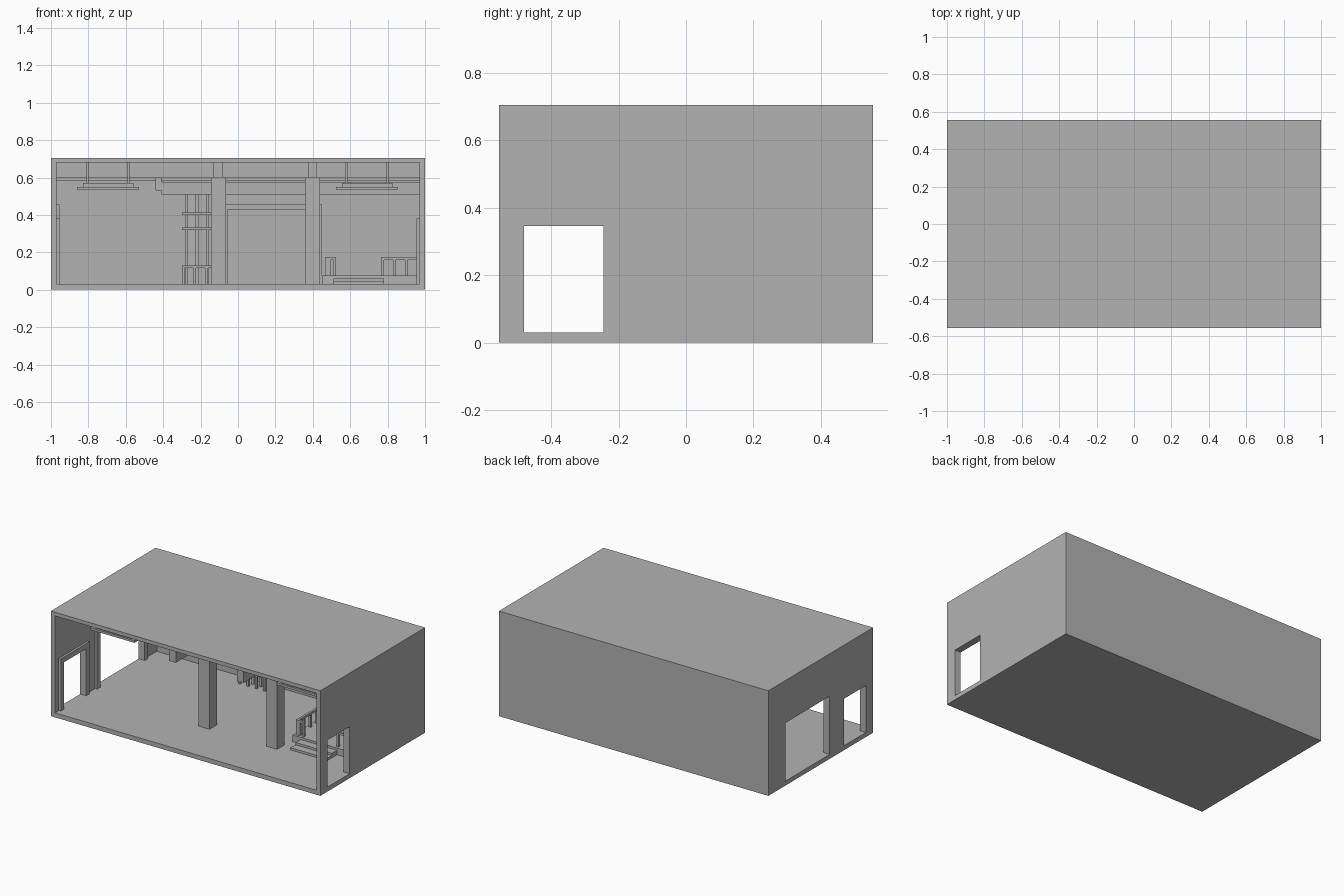
import bpy
import bmesh

old = bpy.data.objects.get("Cube")
if old:
    bpy.data.objects.remove(old, do_unlink=True)

# Single plain grey material
grey = bpy.data.materials.new("plain_grey")
grey.use_nodes = True
GREY = (0.45, 0.45, 0.45, 1)
grey.diffuse_color = GREY
for node in grey.node_tree.nodes:
    if node.type == 'BSDF_PRINCIPLED':
        node.inputs["Base Color"].default_value = GREY


def boxes(name, parts):
    """One object made of boxes given as (x0, x1, y0, y1, z0, z1)."""
    bm = bmesh.new()
    for x0, x1, y0, y1, z0, z1 in parts:
        verts = bmesh.ops.create_cube(bm, size=1)["verts"]
        for v in verts:
            v.co.x = x1 if v.co.x > 0 else x0
            v.co.y = y1 if v.co.y > 0 else y0
            v.co.z = z1 if v.co.z > 0 else z0
    mesh = bpy.data.meshes.new(name)
    bm.to_mesh(mesh)
    bm.free()
    mesh.materials.append(grey)
    obj = bpy.data.objects.new(name, mesh)
    bpy.context.collection.objects.link(obj)
    return obj


def cut(obj, name, box):
    """Cut a box out of an object and remove the cutter."""
    cutter = boxes(name, [box])
    cutter.hide_render = True
    mod = obj.modifiers.new(name, 'BOOLEAN')
    mod.operation = 'DIFFERENCE'
    mod.solver = 'EXACT'
    mod.object = cutter
    bpy.context.view_layer.objects.active = obj
    bpy.ops.object.modifier_apply(modifier=name)
    bpy.data.objects.remove(cutter, do_unlink=True)


T = 0.03                      # wall thickness
W, D, H = 1.0, 0.555, 0.705   # half width, half depth, height
IN_X, IN_Y, CEIL = W - T, D - T, 0.68
SMALL = (-0.48, -0.245, 0.345)   # door: y0, y1, top
LARGE = (-0.095, 0.375, 0.42)

# Hall shell, open at the front, with side doorways
shell = boxes("hall_shell", [(-W, W, -D, D, 0, H)])
cut(shell, "room_cutter", (-IN_X, IN_X, -1, IN_Y, T, CEIL))
for name, side, (y0, y1, top) in (("right_door_cutter", 1, SMALL),
                                  ("left_door_cutter", -1, SMALL),
                                  ("gate_cutter", -1, LARGE)):
    xa, xb = sorted((side * 0.9, side * 1.1))
    cut(shell, name, (xa, xb, y0, y1, T, top))


# Door trims on the inside of the side walls
def side_trim(name, side, door):
    y0, y1, top = door
    w = 0.035
    xa, xb = sorted((side * IN_X, side * (IN_X - 0.015)))
    boxes(name, [(xa, xb, y0 - w, y0, T, top + w),
                 (xa, xb, y1, y1 + w, T, top + w),
                 (xa, xb, y0, y1, top, top + w)])


side_trim("right_door_trim", 1, SMALL)
side_trim("left_door_trim", -1, SMALL)
side_trim("gate_trim", -1, LARGE)

# Frame on the back wall
boxes("back_frame", [(-0.075, -0.055, IN_Y - 0.015, IN_Y, T, 0.455),
                     (0.435, 0.45, IN_Y - 0.015, IN_Y, T, 0.455),
                     (-0.055, 0.435, IN_Y - 0.015, IN_Y, 0.43, 0.455)])

# Columns and the ceiling beams they carry
for name, x in (("left", -0.105), ("right", 0.398)):
    boxes(name + "_column", [(x - 0.04, x + 0.04, -0.21, -0.13, T, 0.6)])
    boxes(name + "_beam", [(x - 0.025, x + 0.025, -0.545, IN_Y, 0.6, CEIL)])

# Cornice and stepped soffit along the back wall
boxes("back_cornice", [(-IN_X, IN_X, IN_Y - 0.02, IN_Y, 0.585, 0.6)])
boxes("back_soffit", [(-0.41, IN_X, 0.36, IN_Y, 0.51, 0.575),
                      (-0.44, -0.41, 0.36, IN_Y, 0.53, 0.6)])

# Hanging lamps
for name, x in (("left_lamp", -0.695), ("right_lamp", 0.69)):
    y = -0.315
    parts = [(x - 0.165, x + 0.165, y - 0.025, y + 0.025, 0.535, 0.55),
             (x - 0.135, x + 0.135, y - 0.015, y + 0.015, 0.55, 0.57)]
    for rod in (x - 0.11, x + 0.11):
        parts.append((rod - 0.005, rod + 0.005, y - 0.005, y + 0.005, 0.57, CEIL))
    boxes(name, parts)


# Railings: a top rail on evenly spaced posts
def railing(name, start, end, z, posts, s=0.015):
    (xa, ya), (xb, yb) = start, end
    parts = [(xa, xb + s, ya, yb + s, z + 0.085, z + 0.1)]
    for i in range(posts):
        t = i / (posts - 1)
        x, y = xa + (xb - xa) * t, ya + (yb - ya) * t
        parts.append((x, x + s, y, y + s, z, z + 0.085))
    boxes(name, parts)


# Raised platform with steps and railings
P = 0.075
boxes("platform", [(0.45, IN_X, -0.065, IN_Y, T, P)])
boxes("platform_steps", [(0.51, 0.78, -0.17, -0.065, T, 0.045),
                         (0.51, 0.78, -0.118, -0.065, 0.045, 0.06)])
railing("platform_left_railing", (0.465, -0.05), (0.465, 0.49), P, 9)
railing("platform_short_railing", (0.48, -0.05), (0.51, -0.05), P, 2)
railing("platform_front_railing", (0.765, -0.05), (0.955, -0.05), P, 4)

# Tall rack and low railing near the back wall
rack = [(x - 0.009, x + 0.009, 0.47, 0.488, T, 0.51) for x in (-0.275, -0.22, -0.163)]
rack += [(-0.3, -0.1, 0.46, 0.5, z, z + 0.013) for z in (0.32, 0.4)]
boxes("back_rack", rack)
railing("back_railing", (-0.3, 0.43), (-0.115, 0.43), T, 4)
